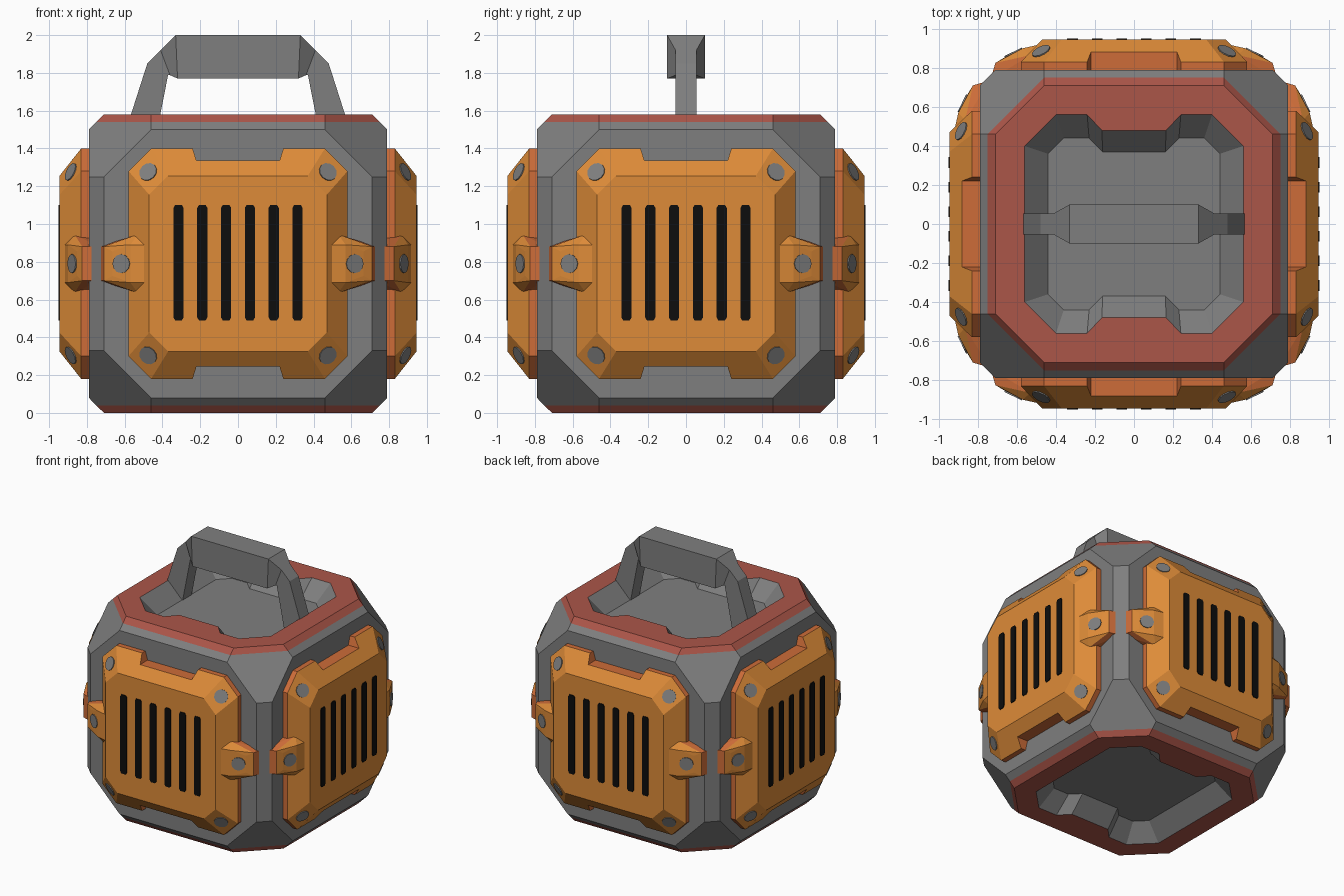
import bpy, bmesh, math
from mathutils import Matrix, Vector

if "Cube" in bpy.data.objects:
    bpy.data.objects.remove(bpy.data.objects["Cube"])


def material(name, r, g, b):
    m = bpy.data.materials.new(name)
    m.diffuse_color = (r, g, b, 1)
    m.use_nodes = True
    m.node_tree.nodes["Principled BSDF"].inputs["Base Color"].default_value = m.diffuse_color
    return m


GREY = material("dark grey metal", 0.212, 0.212, 0.212)
RED = material("brick red", 0.41, 0.092, 0.066)
ORANGE = material("orange", 0.73, 0.26, 0.04)
RUST = material("rust orange", 0.61, 0.15, 0.04)
BLACK = material("black", 0.004, 0.004, 0.004)
MID = 0.79  # height of the body centre


def finish(name, bm, mats, matrix=Matrix(), rule=None):
    bmesh.ops.recalc_face_normals(bm, faces=bm.faces[:])
    bm.normal_update()
    if rule:
        for f in bm.faces:
            f.material_index = rule(f)
    me = bpy.data.meshes.new(name)
    bm.to_mesh(me)
    bm.free()
    for m in mats:
        me.materials.append(m)
    ob = bpy.data.objects.new(name, me)
    ob.matrix_world = matrix
    bpy.context.collection.objects.link(ob)
    return ob


def four_way(q):
    """Mirror a quarter outline (right to top) into a closed loop."""
    half = q + [(-x, y) for x, y in reversed(q)]
    return half + [(-x, -y) for x, y in half]


def loop_faces(bm, a, b):
    n = len(a)
    for i in range(n):
        j = (i + 1) % n
        bm.faces.new((a[i], a[j], b[j], b[i]))


def hull(bm, pts):
    vs = [bm.verts.new(p) for p in pts]
    bmesh.ops.convex_hull(bm, input=vs)
    bmesh.ops.dissolve_limit(bm, angle_limit=0.01, verts=bm.verts[:], edges=bm.edges[:])


# Body: cube with cut edges and corners, red end rings, recessed top and bottom
bm = bmesh.new()
a, b, c = 0.46, 0.71, 0.79
perms = [(a, b, c), (a, c, b), (b, a, c), (b, c, a), (c, a, b), (c, b, a)]
hull(bm, [(x * i, y * j, z * k) for x, y, z in perms
          for i in (1, -1) for j in (1, -1) for k in (1, -1)])
for s in (1, -1):
    bmesh.ops.bisect_plane(bm, geom=bm.verts[:] + bm.edges[:] + bm.faces[:],
                           plane_co=(0, 0, 0.75 * s), plane_no=(0, 0, s))
rim = four_way([(.56, .40), (.40, .56), (.24, .56), (.165, .48)])
floor = four_way([(.44, .36), (.36, .44), (.23, .44), (.16, .37)])
for s in (1, -1):
    cap = [f for f in bm.faces if f.calc_center_median().z * s > 0.785]
    outer = list({e for f in cap for e in f.edges if any(g not in cap for g in e.link_faces)})
    bmesh.ops.delete(bm, geom=cap, context='FACES_ONLY')
    top = [bm.verts.new((x, y, c * s)) for x, y in rim]
    low = [bm.verts.new((x, y, (c - 0.12) * s)) for x, y in floor]
    inner = [bm.edges.new((top[i], top[i - 1])) for i in range(len(top))]
    bmesh.ops.triangle_fill(bm, use_beauty=True, edges=outer + inner, normal=(0, 0, s))
    loop_faces(bm, top, low)
    bm.faces.new(low)


def body_rule(f):
    return int(all(abs(v.co.z) > 0.7499 for v in f.verts))


finish("body", bm, [GREY, RED], Matrix.Translation((0, 0, MID)), body_rule)

# Carry handle: lofted sections (outer x, outer z, inner x, inner z, half width)
right = [(.605, 1.46, .435, 1.46, .055), (.48, 1.85, .37, 1.79, .055),
         (.41, 1.92, .36, 1.788, .055), (.33, 2.0, .32, 1.77, .1)]
path = right + [(-ox, oz, -ix, iz, w) for ox, oz, ix, iz, w in reversed(right)]
bm = bmesh.new()
rings = [[bm.verts.new(p) for p in ((ox, -w, oz), (ox, w, oz), (ix, w, iz), (ix, -w, iz))]
         for ox, oz, ix, iz, w in path]
for r0, r1 in zip(rings, rings[1:]):
    loop_faces(bm, r0, r1)
bm.faces.new(rings[0])
bm.faces.new(rings[-1])
finish("carry_handle", bm, [GREY])


def side_rule(f):
    """Walls standing off the body are rust, the outward faces orange."""
    return int(abs(f.normal.z) < 0.45)


def panel(m, side):
    bm = bmesh.new()
    outline = four_way([(.58, .49), (.46, .61), (.24, .61), (.22, .545)])
    inset = four_way([(.47, .365), (.37, .465)])
    base = [bm.verts.new((u, v, .78)) for u, v in outline]
    o = [bm.verts.new((u, v, .8816 if abs(v) == .545 else .83)) for u, v in outline]
    i = [bm.verts.new((u, v, .945)) for u, v in inset]
    loop_faces(bm, base, o)
    bm.faces.new(base)
    bm.faces.new(i)
    for k in (0, 8):  # bevel faces, one half at a time
        h = k // 2
        bm.faces.new((o[k], o[k + 1], i[h + 1], i[h]))
        bm.faces.new(o[k + 1:k + 7] + [i[h + 2], i[h + 1]])
        bm.faces.new((o[k + 6], o[k + 7], i[h + 3], i[h + 2]))
        bm.faces.new((o[k + 7], o[(k + 8) % 16], i[(h + 4) % 8], i[h + 3]))
    finish(side + "_panel", bm, [ORANGE, RUST], m, side_rule)


def tab(m, side, s):
    bm = bmesh.new()
    pts = [(.735, .09, .74), (.50, .155, .74), (.71, .09, .825), (.53, .155, .865),
           (.48, .155, .865), (.665, .065, .852), (.57, .10, .90), (.48, .10, .92)]
    hull(bm, [(u * s, v * t, w) for u, v, w in pts for t in (1, -1)])
    finish(side + "_clamp_tab", bm, [ORANGE, RUST], m, side_rule)


def bolts(m, side):
    bm = bmesh.new()
    spots = [((.475 * s, .485 * t, .884), (.0813 * s, .0813 * t, .166))
             for s in (1, -1) for t in (1, -1)]
    spots += [((.617 * s, 0, .8763), (.045 * s, 0, .095)) for s in (1, -1)]
    for pos, n in spots:
        turn = Vector(n).to_track_quat('Z', 'Y').to_matrix().to_4x4()
        bmesh.ops.create_cone(bm, cap_ends=True, segments=12, radius1=.05, radius2=.05,
                              depth=.012, matrix=Matrix.Translation(pos) @ turn)
    finish(side + "_bolts", bm, [GREY], m)


def vents(m, side):
    bm = bmesh.new()
    shape = four_way([(.027, .29), (.018, .305)])
    for k in range(6):
        u0 = (k - 2.5) * 0.126
        lo, hi = [[bm.verts.new((u0 + u, v + .005, w)) for u, v in shape] for w in (.943, .951)]
        loop_faces(bm, lo, hi)
        bm.faces.new(lo)
        bm.faces.new(hi)
    finish(side + "_vent_slots", bm, [BLACK], m)


# Four identical sides: local x across, y up, z outward
for k, side in enumerate(("front", "right", "back", "left")):
    m = (Matrix.Rotation(k * math.pi / 2, 4, 'Z') @ Matrix.Translation((0, 0, MID))
         @ Matrix.Rotation(math.pi / 2, 4, 'X'))
    panel(m, side)
    for s in (1, -1):
        tab(m, side, s)
    bolts(m, side)
    vents(m, side)
